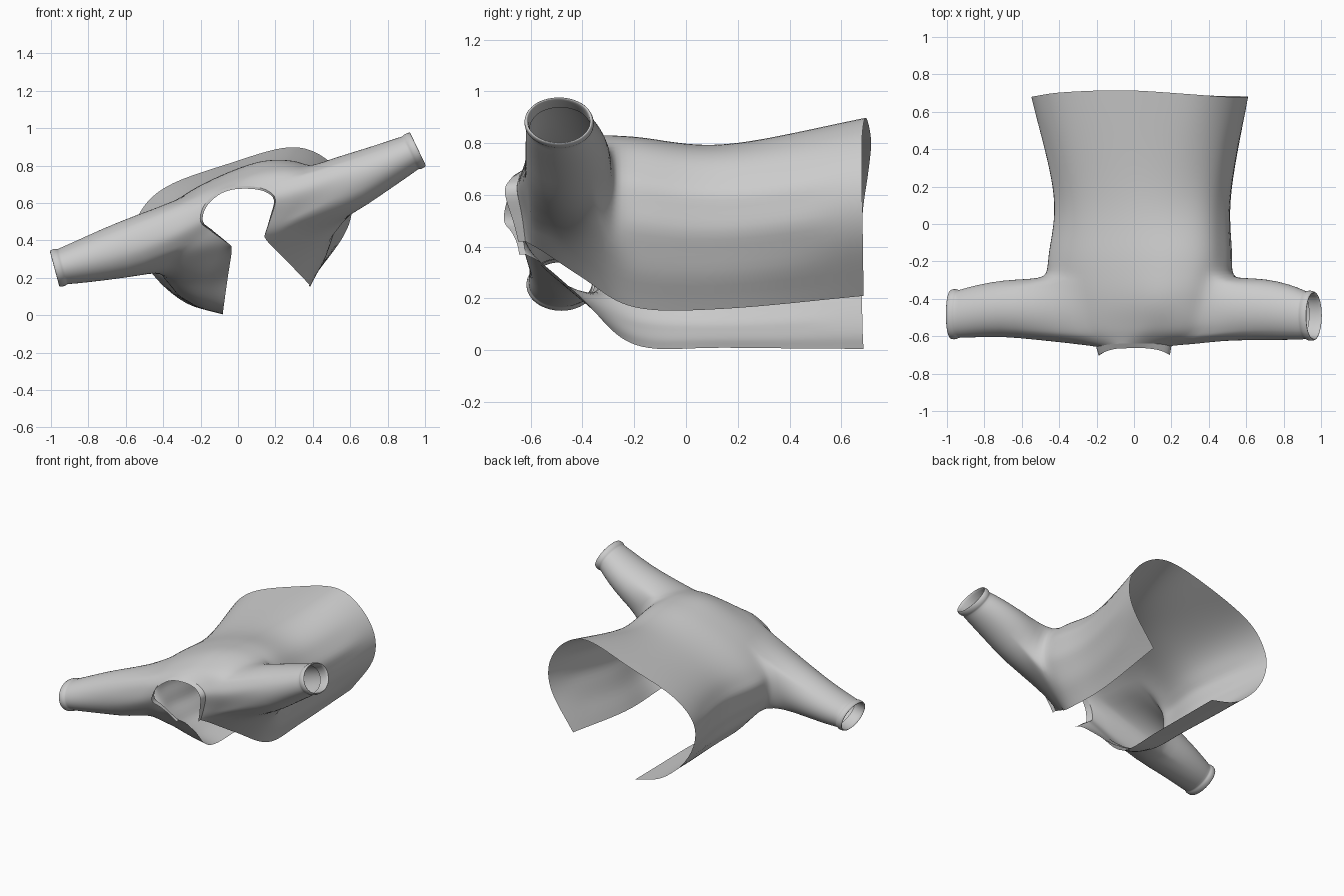
import bpy, bmesh, math
from mathutils import Vector

if "Cube" in bpy.data.objects:
    bpy.data.objects.remove(bpy.data.objects["Cube"])

# Torso cross-sections (x, z) from left front edge, over the back, to right front edge
YS = [0.68, 0.15, -0.2, -0.4, -0.55, -0.64]
SECTIONS = [
    [(-.08, .005), (-.28, .065), (-.45, .21), (-.54, .38), (-.53, .54), (-.38, .69),
     (-.05, .81), (.28, .90), (.48, .83), (.60, .66), (.585, .46), (.41, .21)],
    [(-.08, .01), (-.25, .055), (-.37, .17), (-.425, .34), (-.41, .50), (-.28, .64),
     (-.02, .755), (.22, .795), (.40, .75), (.51, .60), (.50, .40), (.38, .16)],
    [(-.08, .02), (-.24, .07), (-.38, .18), (-.455, .34), (-.44, .50), (-.28, .65),
     (-.02, .775), (.20, .825), (.39, .79), (.51, .64), (.51, .42), (.38, .165)],
    [(-.055, .20), (-.19, .19), (-.34, .22), (-.46, .33), (-.43, .51), (-.25, .66),
     (0, .78), (.17, .825), (.35, .805), (.50, .70), (.48, .48), (.27, .28)],
    [(-.035, .33), (-.14, .33), (-.29, .33), (-.42, .38), (-.38, .52), (-.22, .645),
     (-.01, .735), (.14, .77), (.30, .765), (.44, .69), (.36, .52), (.17, .38)],
    [(-.035, .37), (-.09, .41), (-.15, .455), (-.20, .50), (-.185, .58), (-.12, .65),
     (-.04, .685), (.06, .69), (.15, .67), (.20, .62), (.175, .52), (.14, .42)],
]
SUB_R, SUB_C = 5, 4


def smooth(pts, n):
    """Catmull-Rom curve through the points, n steps per span."""
    p = [pts[0] * 2 - pts[1]] + pts + [pts[-1] * 2 - pts[-2]]
    out = []
    for i in range(1, len(p) - 2):
        a, b, c, d = p[i - 1:i + 3]
        for k in range(n):
            t = k / n
            out.append(0.5 * (2 * b + (c - a) * t + (2 * a - 5 * b + 4 * c - d) * t * t
                              + (3 * b - a - 3 * c + d) * t ** 3))
    return out + [pts[-1].copy()]


def finish(bm, name, levels):
    bmesh.ops.recalc_face_normals(bm, faces=bm.faces)
    me = bpy.data.meshes.new(name)
    bm.to_mesh(me)
    bm.free()
    ob = bpy.data.objects.new(name, me)
    bpy.context.collection.objects.link(ob)
    for f in me.polygons:
        f.use_smooth = True
    if levels:
        m = ob.modifiers.new("smooth", 'SUBSURF')
        m.levels = m.render_levels = levels
        m.boundary_smooth = 'PRESERVE_CORNERS'
    return ob


def section_y(r, c):
    """Bow the hem, push the shoulders forward and slope the neckline."""
    y = YS[r]
    arch = math.sin(math.pi * c / 11)
    shoulder = math.exp(-((c - 3.3) / 1.1) ** 2) + math.exp(-((c - 9) / 1.0) ** 2)
    if r == 0:
        y += 0.042 * math.exp(-((c - 5.8) / 1.4) ** 2) + 0.012 * (1 - arch) - 0.006
    elif r == 4:
        y -= 0.06 * shoulder
    elif r == 5:
        y -= 0.022 * shoulder - 0.02 * (1 - arch)
    return y


# Torso grid
cols = [smooth([Vector((x, section_y(r, c), z)) for c, (x, z) in enumerate(s)], SUB_C)
        for r, s in enumerate(SECTIONS)]
nc = len(cols[0])
grid = list(zip(*[smooth([row[c] for row in cols], SUB_R) for c in range(nc)]))
nr = len(grid)
# soft pleats down both sides, fading out at the front edges and over the back
for r in range(2, 11):
    for c in list(range(4, 18)) + list(range(34, 43)):
        d = Vector((grid[r][c].x - .04, 0, grid[r][c].z - .45)).normalized()
        grid[r][c].xz = (grid[r][c] + d * 0.006 * math.cos(c * 2.1)).xz
bm = bmesh.new()
V = [[bm.verts.new(p) for p in row] for row in grid]

# Armholes: (first row, last row, first column, last column)
holes = [(12, 22, 9, 19), (12, 22, 33, 41)]
for r in range(nr - 1):
    for c in range(nc - 1):
        if not any(a <= r < b and d <= c < e for a, b, d, e in holes):
            bm.faces.new((V[r][c], V[r][c + 1], V[r + 1][c + 1], V[r + 1][c]))

# Sleeves: x, y, z, radius along y, radius across
left = [(-.54, -.455, .367, .163, .168), (-.70, -.45, .325, .152, .138),
        (-.84, -.465, .285, .14, .115), (-.93, -.48, .262, .13, .10)]
right = [(.57, -.455, .70, .17, .162), (.70, -.455, .758, .165, .135),
         (.83, -.47, .822, .15, .114), (.915, -.487, .865, .13, .10)]
for (r0, r1, c0, c1), rings in zip(holes, (left, right)):
    loop = ([V[r0][c] for c in range(c0, c1)] + [V[r][c1] for r in range(r0, r1)]
            + [V[r1][c] for c in range(c1, c0, -1)] + [V[r][c0] for r in range(r1, r0, -1)])
    n = len(loop)
    mid = sum((v.co for v in loop), Vector()) / n
    axis = (Vector(rings[-1][:3]) - Vector(rings[0][:3])).normalized()
    e1 = Vector((0, 1, 0))
    e2 = axis.cross(e1).normalized()
    ang = [math.atan2((v.co - mid).dot(e2), (v.co - mid).dot(e1)) for v in loop]
    # rolled cuff: bulges, tucks in and folds back inside
    ex = Vector(rings[-1][:3])
    for step, k in ((.008, .97), (.02, 1.05), (.048, 1.03), (.056, .97), (.045, .91), (-.02, .91)):
        rings = rings + [(*(ex + axis * step), .13 * k, .10 * k)]
    prev = loop
    for x, y, z, ry, rp in rings:
        ctr = Vector((x, y, z))
        ring = [bm.verts.new(ctr + e1 * ry * math.cos(a) + e2 * rp * math.sin(a)) for a in ang]
        for k in range(n):
            j = (k + 1) % n
            bm.faces.new((prev[k], prev[j], ring[j], ring[k]))
        prev = ring
# relax the sleeve seams
seam = [v for v in bm.verts if 0.36 < abs(v.co.x) < 0.6 and v.co.y < -0.25
        and not v.is_boundary]
for _ in range(2):
    bmesh.ops.smooth_vert(bm, verts=seam, factor=0.4,
                          use_axis_x=True, use_axis_y=True, use_axis_z=True)
finish(bm, "shirt_body", 1)

# Collar band standing on the neckline, tallest at the sides of the neck
bm = bmesh.new()
prev = None
for c, p in enumerate(grid[-1]):
    t = c / (nc - 1)
    side = math.exp(-((t - .27) / .13) ** 2) + math.exp(-((t - .84) / .12) ** 2)
    inward = (Vector((0.02, p.y, 0.54)) - p).normalized()
    low = bm.verts.new(p)
    top = bm.verts.new(p + Vector((0, -0.024 - 0.024 * side, 0))
                       + inward * 0.016 * math.sin(math.pi * t))
    if prev:
        bm.faces.new((prev[0], low, top, prev[1]))
    prev = (low, top)
finish(bm, "collar", 0)
